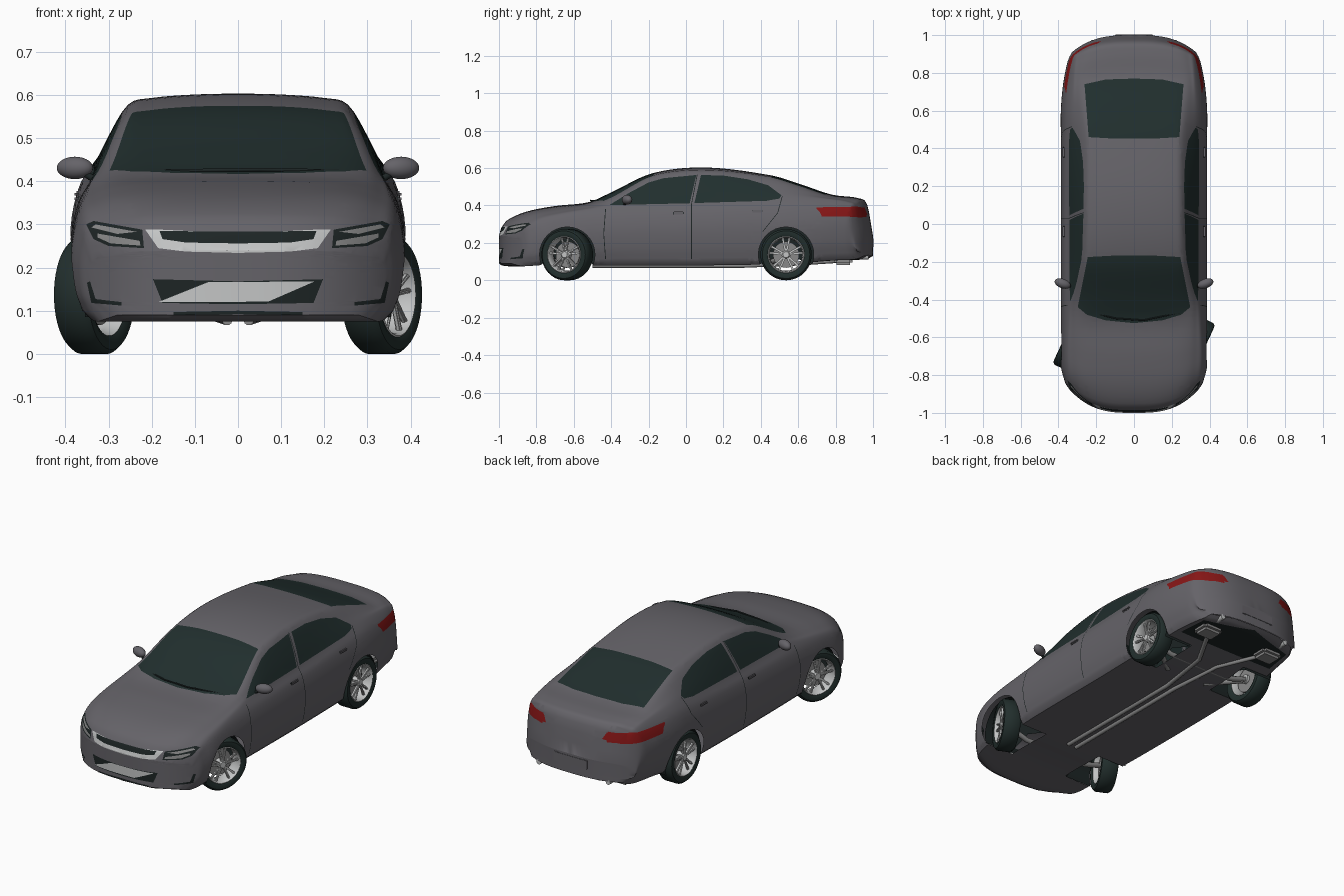
import bpy, bmesh, math
from mathutils import Matrix, Vector

if "Cube" in bpy.data.objects:
    bpy.data.objects.remove(bpy.data.objects["Cube"])


def material(name, color):
    m = bpy.data.materials.new(name)
    m.use_nodes = True
    m.diffuse_color = (*color, 1)
    m.node_tree.nodes["Principled BSDF"].inputs["Base Color"].default_value = (*color, 1)
    return m


PAINT = material("grey paint", (.13, .125, .14))
GLASS = material("dark glass", (.015, .028, .027))
RUBBER = material("tyre rubber", (.016, .028, .026))
TRIM = material("black trim", (.012, .018, .018))
CHROME = material("bright chrome", (.55, .56, .56))
RED = material("red lamp", (.24, .008, .008))
METAL = material("pipe metal", (.25, .25, .25))
PALETTE = [PAINT, GLASS, TRIM, CHROME, RED, METAL]


def finish(bm, name, mats, matrix=None, angle=40):
    mesh = bpy.data.meshes.new(name)
    bm.to_mesh(mesh)
    bm.free()
    for m in mats:
        mesh.materials.append(m)
    ob = bpy.data.objects.new(name, mesh)
    bpy.context.collection.objects.link(ob)
    if matrix:
        ob.matrix_world = matrix
    bpy.ops.object.select_all(action='DESELECT')
    ob.select_set(True)
    bpy.context.view_layer.objects.active = ob
    bpy.ops.object.shade_smooth_by_angle(angle=math.radians(angle))
    return ob


def lerp(a, b, t):
    return a + (b - a) * t


def hermite(p, q, m, n, t):
    return ((2*t**3 - 3*t*t + 1) * p + (t**3 - 2*t*t + t) * m
            + (3*t*t - 2*t**3) * q + (t**3 - t*t) * n)


# Body stations: y, floor z, floor w, flank w, belt w, belt z, roof w, roof z, centre z
KEYS = [
    (-1, .09, .30, .34, .335, .22, .25, .235, .24),
    (-.985, .08, .33, .36, .345, .26, .26, .28, .285),
    (-.95, .075, .345, .37, .35, .29, .27, .315, .325),
    (-.85, .08, .36, .385, .355, .325, .28, .355, .368),
    (-.7, .085, .36, .387, .358, .35, .29, .38, .397),
    (-.52, .08, .36, .387, .352, .375, .295, .405, .418),
    (-.4, .08, .363, .387, .347, .39, .295, .44, .47),
    (-.18, .08, .365, .387, .345, .40, .262, .548, .572),
    (.1, .08, .365, .387, .345, .41, .255, .577, .603),
    (.45, .085, .365, .387, .345, .425, .25, .545, .562),
    (.6, .09, .36, .387, .34, .435, .26, .503, .518),
    (.78, .105, .345, .375, .325, .43, .27, .45, .458),
    (.93, .11, .325, .355, .315, .41, .25, .43, .437),
    (.97, .115, .31, .345, .31, .38, .25, .395, .40),
    (1, .13, .29, .33, .30, .22, .25, .23, .235)]


def stations():
    def slope(i):
        a, b = KEYS[max(i - 1, 0)], KEYS[min(i + 1, len(KEYS) - 1)]
        return [(v - u) / (b[0] - a[0]) for u, v in zip(a, b)]
    for i in range(len(KEYS) - 1):
        a, b = KEYS[i], KEYS[i + 1]
        d = b[0] - a[0]
        n = max(3, round(d / .03))
        for k in range(n):
            yield [hermite(u, v, s * d, e * d, k / n)
                   for u, v, s, e in zip(a, b, slope(i), slope(i + 1))]
    yield list(KEYS[-1])


def half_section(st):
    _, zb, wb, wm, wl, zl, wr, zr, zc = st
    h = zl - zb
    pts = [(wb, zb + .02), (lerp(wb, wm, .8), zb + .3*h), (wm, zb + .6*h),
           (lerp(wm, wl, .38), zb + .85*h), (wl, zl),
           (lerp(wl, wr, .5) + .006, lerp(zl, zr, .5)), (wr, zr),
           (wr * .78, lerp(zr, zc, .62)), (wr * .4, lerp(zr, zc, .92)), (0, zc)]
    pts = [Vector(p) for p in pts]
    out = [Vector((0, zb)), Vector((wb * .5, zb)), Vector((wb - .02, zb))]
    for i in range(len(pts) - 1):
        p, q = pts[i], pts[i + 1]
        m = (q - pts[i - 1]) / 2 if i else q - p
        n = (pts[i + 2] - p) / 2 if i + 2 < len(pts) else Vector((p.x * -1, 0))
        out += [hermite(p, q, m, n, k / 4) for k in range(4)]
    return out + [pts[-1]]


def bent(x, y, z):
    # Rounds both ends in plan
    w = (max(abs(y) - .5, 0) / .5) ** 2 * (abs(x) / .38) ** 3
    return Vector((x, y - math.copysign(.17 if y < 0 else .14, y) * w, z))


def grid(bm, rows):
    vs = [[bm.verts.new(p) for p in r] for r in rows]
    for a, b in zip(vs, vs[1:]):
        for j in range(len(a) - 1):
            bm.faces.new((a[j], a[j + 1], b[j + 1], b[j]))


def inside(poly, a, b):
    hit = False
    for (x1, y1), (x2, y2) in zip(poly, poly[1:] + poly[:1]):
        if (y1 > b) != (y2 > b) and a < (x2 - x1) * (b - y1) / (y2 - y1) + x1:
            hit = not hit
    return hit


def cut(bm, poly, axes, test, mat=None):
    # Cuts an outline into the shell along one axis, then colours or removes its inside
    i, j = axes
    lo = [min(p[k] for p in poly) - .04 for k in (0, 1)]
    hi = [max(p[k] for p in poly) + .04 for k in (0, 1)]
    for f in bm.faces:
        c = f.calc_center_median()
        if lo[0] < c[i] < hi[0] and lo[1] < c[j] < hi[1] and test(c, f.normal):
            f.material_index += 100
    for p, q in zip(poly, poly[1:] + poly[:1]):
        co, no = Vector(), Vector()
        co[i], co[j] = p
        no[i], no[j] = q[1] - p[1], p[0] - q[0]
        fs = [f for f in bm.faces if f.material_index >= 100]
        geom = fs + list({e for f in fs for e in f.edges}) + list({v for f in fs for v in f.verts})
        bmesh.ops.bisect_plane(bm, geom=geom, dist=1e-5, plane_co=co, plane_no=no.normalized())
    dead = []
    for f in bm.faces:
        if f.material_index >= 100:
            f.material_index -= 100
            c = f.calc_center_median()
            if inside(poly, c[i], c[j]):
                if mat is None:
                    dead.append(f)
                else:
                    f.material_index = PALETTE.index(mat)
    if dead:
        bmesh.ops.delete(bm, geom=dead, context='FACES')


def mirrored(half):
    return half + [(-x, z) for x, z in reversed(half)]


# Body shell
bm = bmesh.new()
rings = []
for st in stations():
    half = half_section(st)
    ring = [bent(p.x, st[0], p.y) for p in half]
    rings.append(ring + [Vector((-v.x, v.y, v.z)) for v in reversed(ring)])
grid(bm, rings)
for key in (KEYS[0], KEYS[-1]):
    grid(bm, [[bent(p.x * u / 12, key[0], p.y) for u in range(-12, 13)] for p in half_section(key)[2:]])
bmesh.ops.remove_doubles(bm, verts=bm.verts, dist=1e-5)
bmesh.ops.recalc_face_normals(bm, faces=bm.faces)

SIDE, FRONT, TOP = (1, 2), (0, 2), (0, 1)
side = lambda c, n: abs(n.x) > .25 and abs(c.x) > .2
front = lambda c, n: c.y < -.6 and n.y < -.1
back = lambda c, n: c.y > .6 and n.y > .1
top = lambda c, n: n.z > .2 and c.z > .37

# Side windows, windscreen and rear window
cut(bm, [(-.41, .402), (-.3, .47), (-.2, .523), (-.12, .546), (.055, .563), (.02, .412)], SIDE, side, GLASS)
cut(bm, [(.045, .413), (.08, .563), (.2, .56), (.33, .54), (.44, .508), (.51, .455), (.5, .437), (.43, .425)],
    SIDE, side, GLASS)
cut(bm, mirrored([(0, -.525), (.15, -.51), (.25, -.48), (.298, -.44), (.245, -.175), (.12, -.168)]), TOP, top, GLASS)
cut(bm, mirrored([(0, .77), (.15, .765), (.262, .74), (.24, .46), (.12, .453)]), TOP, top, GLASS)

# Door seams
for path in ([(-.43, .38), (-.44, .25), (-.43, .115)], [(.06, .565), (.03, .41), (.03, .115)],
             [(.515, .45), (.49, .36), (.41, .26)]):
    for (a, b), (c, d) in zip(path, path[1:]):
        cut(bm, [(a - .002, b), (c - .002, d), (c + .002, d), (a + .002, b)], SIDE, side, TRIM)

# Grille, intake and chin slot
cut(bm, mirrored([(0, .234), (.12, .237), (.185, .245), (.215, .288), (.18, .288), (.1, .284)]), FRONT, front, CHROME)
cut(bm, mirrored([(0, .256), (.12, .258), (.175, .266), (.182, .285), (.1, .284)]), FRONT, front, TRIM)
cut(bm, mirrored([(0, .115), (.175, .118), (.197, .173), (0, .168)]), FRONT, front, TRIM)
cut(bm, [(-.185, .12), (-.07, .166), (.178, .168), (.07, .121)], FRONT, front, CHROME)
cut(bm, mirrored([(0, .092), (.15, .09), (.15, .097), (0, .1)]), FRONT, front, TRIM)

# Headlamps, bumper corner vents and tail lamps
for s in (1, -1):
    def mark(pts, test, mat):
        cut(bm, [(s * x, z) for x, z in pts], FRONT, test, mat)
    mark([(.218, .245), (.30, .25), (.335, .266), (.352, .30), (.335, .308), (.222, .288)], front, TRIM)
    mark([(.226, .251), (.295, .256), (.326, .27), (.326, .279), (.228, .262)], front, METAL)
    mark([(.235, .283), (.33, .3), (.34, .293), (.28, .278)], front, METAL)
    mark([(.27, .112), (.34, .118), (.35, .165), (.343, .168), (.33, .127), (.27, .12)], front, TRIM)
    mark([(.17, .35), (.19, .385), (.30, .395), (.36, .39), (.37, .342), (.27, .335)], back, RED)
cut(bm, [(.845, .345), (.89, .385), (1, .395), (1, .335)], SIDE, lambda c, n: side(c, n) and c.y > .75, RED)

# Dark rear undertray
cut(bm, mirrored([(0, .74), (.3, .74), (.28, .9), (0, .98)]), TOP, lambda c, n: n.z < -.5, TRIM)

# Wheel arch openings
AXLES, WZ, R = (-.635, .535), .137, .137
for y in AXLES:
    circle = [(y + .148 * math.cos(a * math.pi / 16), WZ + .148 * math.sin(a * math.pi / 16)) for a in range(32)]
    cut(bm, circle, SIDE, lambda c, n: abs(c.x) > .2)
finish(bm, "car_body", PALETTE)


def lathe(name, profile, mat, matrix, start=0, sweep=360, n=48):
    bm = bmesh.new()
    angles = [math.radians(start + sweep * k / n) for k in range(n + 1)]
    grid(bm, [[(x, r * math.cos(a), r * math.sin(a)) for a in angles] for x, r in profile])
    bmesh.ops.remove_doubles(bm, verts=bm.verts, dist=1e-6)
    bmesh.ops.recalc_face_normals(bm, faces=bm.faces)
    return finish(bm, name, [mat], matrix)


def block(name, size, mat, matrix, round_off=.3, ball=False):
    bm = bmesh.new()
    if ball:
        bmesh.ops.create_uvsphere(bm, u_segments=24, v_segments=14, radius=.5)
    else:
        bmesh.ops.create_cube(bm, size=1)
    bmesh.ops.scale(bm, vec=size, verts=bm.verts)
    if not ball:
        bmesh.ops.bevel(bm, geom=bm.edges[:], offset=min(size) * round_off, segments=2, affect='EDGES')
    return finish(bm, name, [mat], matrix)


def tube(name, points, radius, mat):
    cu = bpy.data.curves.new(name, 'CURVE')
    cu.dimensions, cu.bevel_depth, cu.bevel_resolution, cu.use_fill_caps = '3D', radius, 3, True
    sp = cu.splines.new('POLY')
    sp.points.add(len(points) - 1)
    for p, co in zip(sp.points, points):
        p.co = (*co, 1)
    cu.materials.append(mat)
    ob = bpy.data.objects.new(name, cu)
    bpy.context.collection.objects.link(ob)


# Wheels, with the front pair steered
T, Rot = Matrix.Translation, Matrix.Rotation
for y, end in zip(AXLES, ("front", "rear")):
    for s, hand in ((1, "left"), (-1, "right")):
        flip = Rot(0 if s > 0 else math.pi, 4, 'Z')
        steer = Rot(math.radians(-25 if end == "front" else 0), 4, 'Z')
        m = T((s * .333, y, WZ)) @ steer @ flip
        tag = end + "_" + hand + "_"
        lathe(tag + "tyre", [(-.038, .095), (-.046, .11), (-.044, .127), (-.032, R), (.032, R),
                             (.044, .127), (.046, .11), (.04, .097)], RUBBER, m)
        lathe(tag + "rim", [(.04, .099), (.043, .095), (.036, .09), (-.01, .086), (-.038, .096)], CHROME, m)
        lathe(tag + "brake_disc", [(-.005, 0), (-.005, .07), (-.015, .07), (-.015, 0)], METAL, m)
        lathe(tag + "hub", [(.036, 0), (.036, .016), (.028, .024), (-.03, .024), (-.03, 0)], CHROME, m)
        for k in range(5):
            for lean in (-.2, .2):
                block(tag + "spoke", (.014, .011, .078), CHROME,
                      m @ Rot(k * math.tau / 5 + lean, 4, 'X') @ T((.027, 0, .054)))
        lathe(tag + "wheel_well", [(.19, 0), (.19, .15), (.355, .15)], TRIM,
              T((0, y, WZ)) @ flip, -20, 220, 32)

# Mirrors, handles and exhaust tips
for s, hand in ((1, "left"), (-1, "right")):
    block(hand + "_mirror", (.088, .05, .052), PAINT, T((s * .378, -.315, .431)) @ Rot(s * .35, 4, 'Z'), ball=True)
    tube(hand + "_mirror_stalk", [(s * .325, -.33, .4), (s * .355, -.325, .418)], .008, TRIM)
    for y, z in ((-.04, .36), (.38, .37)):
        block(hand + "_door_handle", (.014, .055, .014), PAINT, T((s * .372, y, z)))
        block(hand + "_handle_recess", (.006, .06, .02), TRIM, T((s * .369, y, z - .004)))
    tube(hand + "_exhaust_tip", [(s * .21, .9, .125), (s * .21, .975, .125)], .014, CHROME)
    block(hand + "_muffler", (.12, .1, .045), METAL, T((s * .2, .84, .105)))
    tube(hand + "_exhaust_pipe", [(s * .025, -.5, .078), (s * .025, .3, .078), (s * .06, .6, .09),
                                  (s * .18, .82, .105)], .012, METAL)
    tube(hand + "_suspension_arm", [(s * .12, .42, .09), (s * .29, .535, .12)], .014, METAL)

# Axles, number plate panel and wipers
for y in AXLES:
    tube("axle", [(-.32, y, WZ), (-.2, y, .1), (.2, y, .1), (.32, y, WZ)], .014, METAL)
block("rear_plate_panel", (.2, .008, .05), PAINT, T((0, .998, .2)))
tube("wiper", [(-.27, -.455, .425), (-.1, -.5, .425), (.05, -.51, .427), (.24, -.47, .424)], .004, TRIM)
